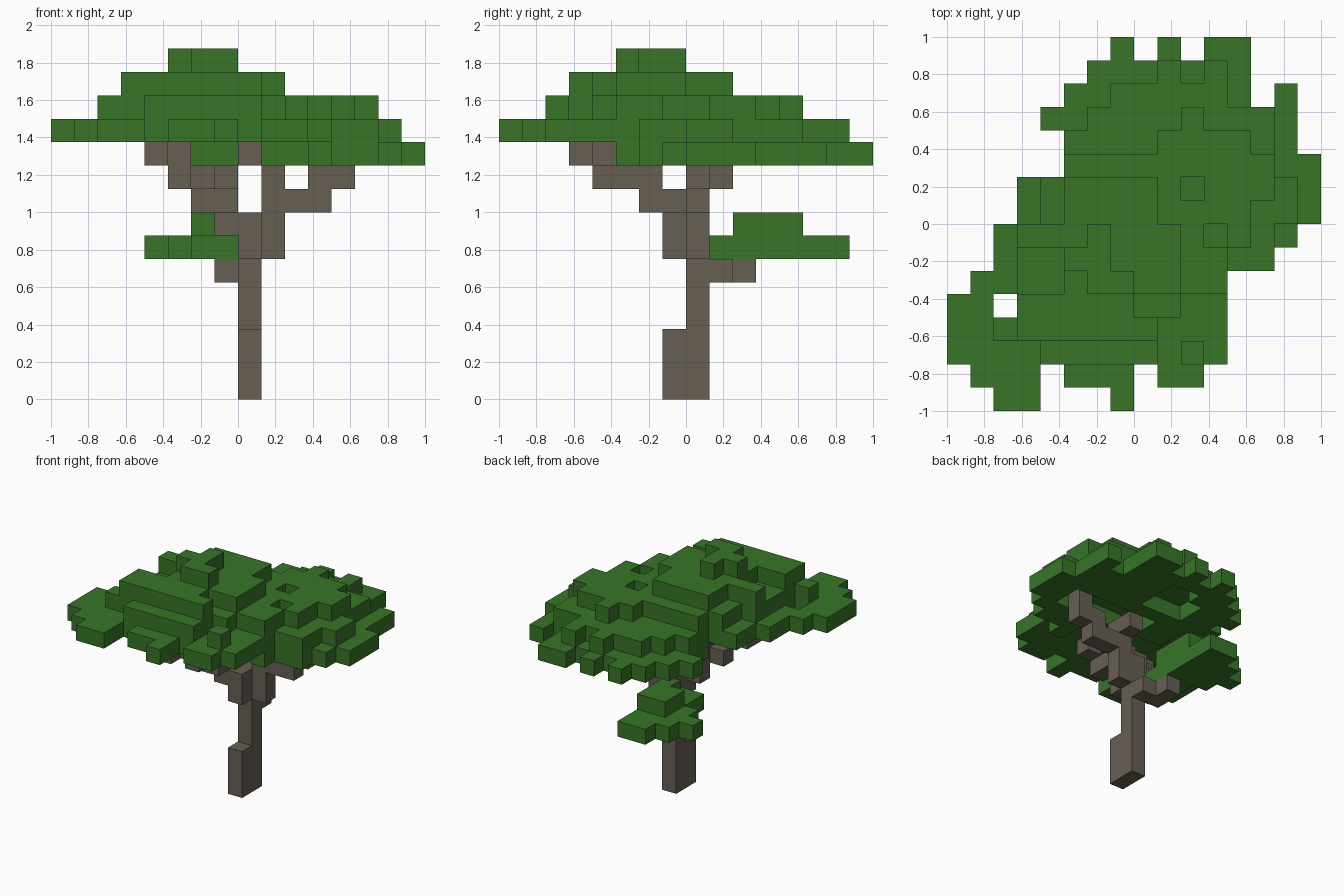
import bpy
import bmesh
from mathutils import Vector

cube = bpy.data.objects.get("Cube")
if cube:
    bpy.data.objects.remove(cube, do_unlink=True)

UNIT = 1 / 8  # edge of one block


def make_material(name, colour):
    mat = bpy.data.materials.new(name)
    mat.use_nodes = True
    mat.diffuse_color = colour
    mat.node_tree.nodes["Principled BSDF"].inputs["Base Color"].default_value = colour
    return mat


def slab(level, *rects, height=1):
    """Blocks filling rectangles (x start, x end, y start, y end) at a level."""
    return {(x, y, z)
            for x0, x1, y0, y1 in rects
            for x in range(x0, x1)
            for y in range(y0, y1)
            for z in range(level, level + height)}


def column(level, *cells):
    """Single blocks at one level."""
    return {(x, y, level) for x, y in cells}


def build_blocks(name, cells, material):
    """Skin a set of blocks with only its exposed square faces."""
    bm = bmesh.new()
    verts = {}

    def corner(point):
        key = tuple(round(c) for c in point)
        if key not in verts:
            verts[key] = bm.verts.new(Vector(key) * UNIT)
        return verts[key]

    axes = [Vector((1, 0, 0)), Vector((0, 1, 0)), Vector((0, 0, 1))]
    for cell in sorted(cells):
        base = Vector(cell)
        for i, axis in enumerate(axes):
            u, v = axes[(i + 1) % 3], axes[(i + 2) % 3]
            for side in (-1, 1):
                if tuple(round(c) for c in base + axis * side) in cells:
                    continue
                start = base + axis * max(side, 0)
                loop = [start, start + u, start + u + v, start + v]
                if side < 0:
                    loop.reverse()
                bm.faces.new([corner(p) for p in loop])
    mesh = bpy.data.meshes.new(name)
    bm.to_mesh(mesh)
    bm.free()
    mesh.materials.append(material)
    obj = bpy.data.objects.new(name, mesh)
    bpy.context.collection.objects.link(obj)
    return obj


bark = make_material("bark brown", (0.135, 0.114, 0.088, 1))
leaf = make_material("leaf green", (0.04, 0.178, 0.022, 1))

# Trunk with a stepped foot
trunk = slab(0, (0, 1, -1, 1), height=3) | slab(3, (0, 1, 0, 1), height=5)
trunk |= column(6, (0, -1), (1, 0)) | column(7, (0, -1), (-1, -1), (1, 0))
build_blocks("trunk", trunk, bark)

# Branches climbing into the crown
build_blocks("low_branch", column(5, (0, 1), (-1, 1), (-1, 2)), bark)
front_branch = column(8, (-1, -1), (-1, -2), (-2, -2))
front_branch |= column(9, (-2, -3), (-3, -3), (-3, -4), (-1, -3), (-1, -4), (-1, -2))
front_branch |= column(10, (-3, -4), (-4, -4), (-4, -5), (0, -4))
build_blocks("front_branch", front_branch, bark)
side_branch = column(8, (1, 0), (2, 0), (3, 0)) | column(9, (3, 0), (4, 0))
side_branch |= column(10, (4, 0))
build_blocks("side_branch", side_branch, bark)
build_blocks("back_branch", column(9, (1, 0), (1, 1)), bark)

# Small leaf clump on the low branch
clump = slab(6, (-2, 0, 1, 3), (-3, 0, 3, 4), (-4, 0, 4, 5), (-3, 0, 5, 6),
             (-2, 0, 6, 7))
clump |= slab(7, (-1, 0, 2, 3), (-2, 0, 3, 5))
build_blocks("low_leaf_clump", clump, leaf)

# Crown, from the drooping back rim up to the peak
crown = slab(10, (-1, 0, 7, 8), (1, 2, 7, 8), (3, 5, 7, 8), (-2, 5, 6, 7),
             (-3, 0, 5, 6), (2, 5, 5, 6), (6, 7, 5, 6), (-4, -1, 4, 5),
             (2, 7, 4, 5), (-3, -1, 3, 4), (2, 7, 3, 4), (-3, 8, 2, 3),
             (-2, 0, 0, 2), (6, 8, 0, 2), (1, 7, -1, 0), (3, 6, -2, -1),
             (3, 4, -3, -2))
crown |= slab(11, (-6, -4, -8, -7), (-1, 0, -8, -7), (-7, -4, -7, -6),
              (-3, 0, -7, -6), (1, 3, -7, -6), (-8, 4, -6, -4),
              (-8, -6, -4, -3), (-5, 4, -4, -3), (-7, 4, -3, -2),
              (-6, 6, -2, 0), (-5, 7, 0, 2), (-3, 6, 2, 4), (-2, 6, 4, 5),
              (-1, 4, 5, 6), (1, 2, 6, 7), (3, 4, 6, 7))
crown |= slab(12, (2, 3, -6, -5), (-4, 1, -6, -5), (-6, 1, -5, -4),
              (-5, 2, -4, -3), (-5, 3, -3, -2), (3, 4, -3, -2),
              (-5, 4, -2, -1), (-5, 3, -1, 0), (4, 5, -1, 0),
              (-4, 5, 0, 1), (-4, 6, 1, 2), (-3, 6, 2, 3), (1, 5, 3, 4),
              (2, 3, 4, 5))
crown -= column(12, (2, 1))
crown |= slab(13, (-5, 1, -5, -4), (-5, 0, -4, -3), (-3, 2, -3, -1),
              (-5, 2, -1, 0), (-3, 1, 0, 2))
crown |= slab(14, (-2, 0, -3, -2), (-3, -1, -2, -1), (-2, -1, -1, 0))
build_blocks("leaf_crown", crown, leaf)
